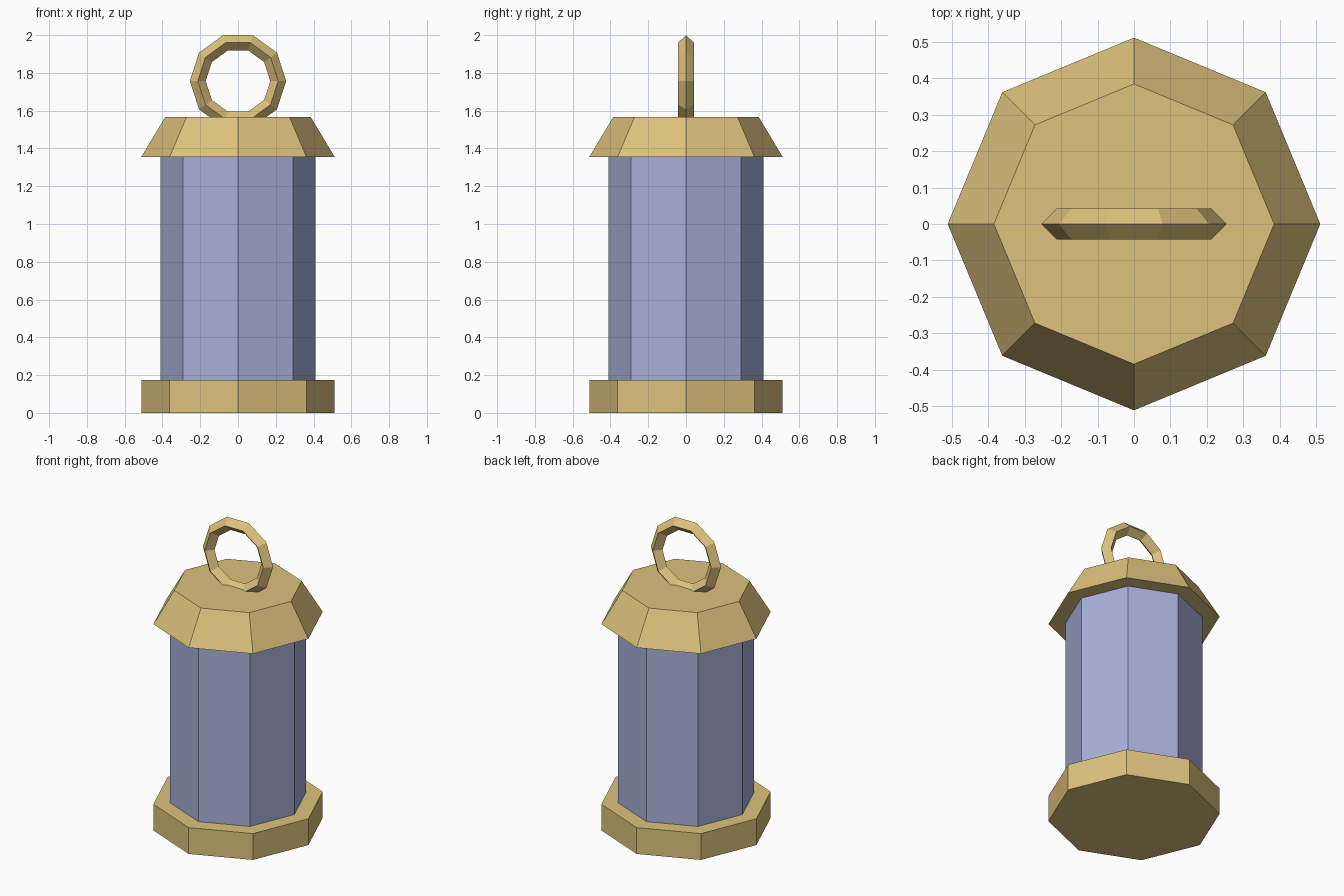
import bpy
import math

if "Cube" in bpy.data.objects:
    bpy.data.objects.remove(bpy.data.objects["Cube"])


def material(name, color):
    m = bpy.data.materials.new(name)
    m.diffuse_color = (*color, 1.0)
    m.use_nodes = True
    m.node_tree.nodes["Principled BSDF"].inputs["Base Color"].default_value = m.diffuse_color
    return m


gold = material("warm_gold", (0.730, 0.539, 0.205))
blue = material("pale_blue_glass", (0.392, 0.434, 0.694))


def octagon_part(name, z0, z1, r0, r1, mat):
    """Eight-sided solid with corners on the x and y axes."""
    bpy.ops.mesh.primitive_cone_add(vertices=8, radius1=r0, radius2=r1,
                                    depth=z1 - z0, location=(0, 0, (z0 + z1) / 2))
    ob = bpy.context.object
    ob.name = name
    ob.data.materials.append(mat)
    return ob


# Lantern body between a flat base and a tapered roof
octagon_part("base", 0.0, 0.173, 0.512, 0.512, gold)
octagon_part("glass_body", 0.17, 1.358, 0.41, 0.41, blue)
octagon_part("roof", 1.355, 1.567, 0.512, 0.385, gold)

# Upright carrying ring: ten segments, diamond cross-section, sunk into the roof
bpy.ops.mesh.primitive_torus_add(major_segments=10, minor_segments=4,
                                 major_radius=0.213, minor_radius=0.042,
                                 location=(0, 0, 1.757),
                                 rotation=(math.pi / 2, 0, 0))
ring = bpy.context.object
ring.name = "carrying_ring"
ring.data.materials.append(gold)
